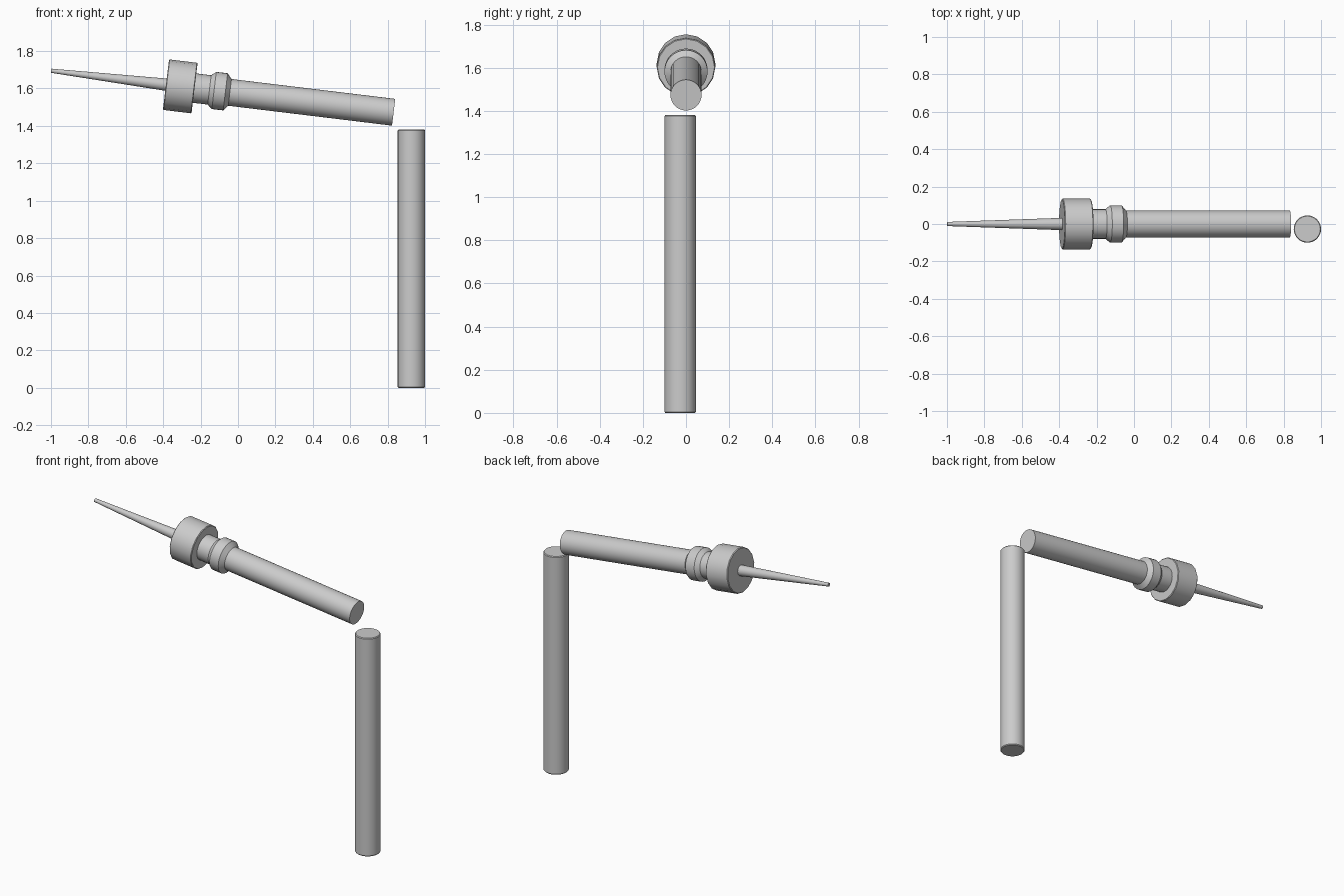
import bpy, bmesh, math
from mathutils import Vector

if "Cube" in bpy.data.objects:
    bpy.data.objects.remove(bpy.data.objects["Cube"])

AXIS_START = Vector((0.832, 0, 1.473))
AXIS_END = Vector((-0.999, 0, 1.695))
TILT = (AXIS_END - AXIS_START).to_track_quat('Z', 'Y')


def lathe(name, profile, sides, origin, rotation=None):
    """Revolve (radius, height) points about local z and cap both ends."""
    bm = bmesh.new()
    rings = []
    for r, h in profile:
        rings.append([bm.verts.new((r * math.cos(2 * math.pi * i / sides),
                                    r * math.sin(2 * math.pi * i / sides), h))
                      for i in range(sides)])
    for a, b in zip(rings, rings[1:]):
        for i in range(sides):
            j = (i + 1) % sides
            bm.faces.new((a[i], a[j], b[j], b[i]))
    bm.faces.new(rings[0][::-1])
    bm.faces.new(rings[-1])
    mesh = bpy.data.meshes.new(name)
    bm.to_mesh(mesh)
    bm.free()
    ob = bpy.data.objects.new(name, mesh)
    bpy.context.collection.objects.link(ob)
    ob.location = origin
    if rotation:
        ob.rotation_mode = 'QUATERNION'
        ob.rotation_quaternion = rotation
    bpy.ops.object.select_all(action='DESELECT')
    ob.select_set(True)
    bpy.context.view_layer.objects.active = ob
    bpy.ops.object.shade_smooth_by_angle(angle=math.radians(30))
    return ob


# Upright tube with slightly eased rims
lathe("upright_tube", [(0.069, 0), (0.073, 0.005), (0.073, 1.375), (0.069, 1.38)],
      32, (0.927, -0.027, 0))

# Tilted handle with its ring collar and neck
lathe("handle", [(0.072, 0), (0.072, 0.882), (0.100, 0.906), (0.100, 0.967),
                 (0.079, 0.992), (0.079, 1.08)], 32, AXIS_START, TILT)

# Wide head
lathe("head", [(0.132, 1.072), (0.136, 1.076), (0.136, 1.222), (0.132, 1.226)],
      16, AXIS_START, TILT)

# Tapered needle
lathe("needle", [(0.033, 1.22), (0.011, 1.845)], 24, AXIS_START, TILT)
